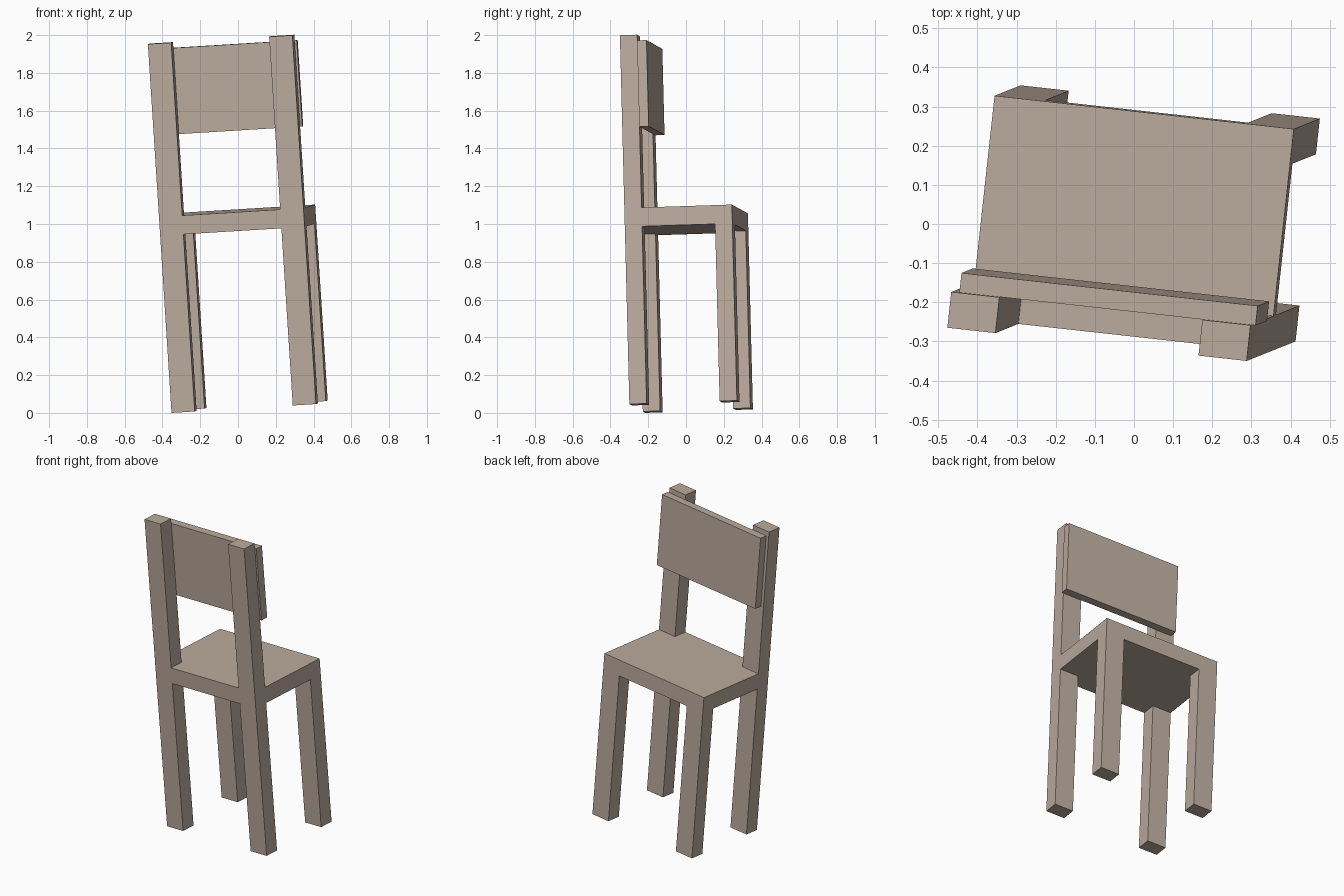
import bpy
from mathutils import Matrix, Vector

if "Cube" in bpy.data.objects:
    bpy.data.objects.remove(bpy.data.objects["Cube"])

# One flat colour for the whole chair
wood = bpy.data.materials.new("pale brown wood")
wood.diffuse_color = (0.50, 0.41, 0.34, 1)
wood.use_nodes = True
wood.node_tree.nodes["Principled BSDF"].inputs["Base Color"].default_value = wood.diffuse_color

# Tilted chair frame: across, deep and up axes from the lowest corner
up = Vector((-0.0639, -0.0256, 0.9976)).normalized()
across = Vector((0.992, -0.110, 0.058))
across = (across - up * across.dot(up)).normalized()
deep = up.cross(across)
frame = Matrix((across, deep, up)).transposed().to_4x4()
frame.translation = (-0.352, -0.215, 0.0)

WIDTH, DEPTH, HEIGHT = 0.771, 0.573, 1.957
LEG_W, LEG_D = 0.124, 0.092
SEAT_LOW, SEAT_TOP = 0.94, 1.04


def box(name, lo, hi):
    """Box between two corners given in the chair's own axes."""
    lo, hi = Vector(lo), Vector(hi)
    bpy.ops.mesh.primitive_cube_add(size=1)
    ob = bpy.context.object
    ob.name = name
    ob.data.transform(Matrix.Translation((lo + hi) / 2) @ Matrix.Diagonal((*(hi - lo), 1)))
    ob.matrix_world = frame
    ob.data.materials.append(wood)
    return ob


# Seat slab
box("seat", (0, 0, SEAT_LOW), (WIDTH, DEPTH, SEAT_TOP))

# Legs under the seat corners, and uprights above the backrest side
for side, x in (("left", 0), ("right", WIDTH - LEG_W)):
    for end, y in (("backrest", 0), ("open", DEPTH - LEG_D)):
        box(f"{side}_{end}_leg", (x, y, 0), (x + LEG_W, y + LEG_D, SEAT_LOW))
    box(f"{side}_upright", (x, 0, SEAT_TOP), (x + LEG_W, LEG_D, HEIGHT))

# Backrest panel fixed to the inner side of the uprights, slightly off centre
box("backrest", (0.019, LEG_D, 1.469), (0.782, 0.142, 1.926))
